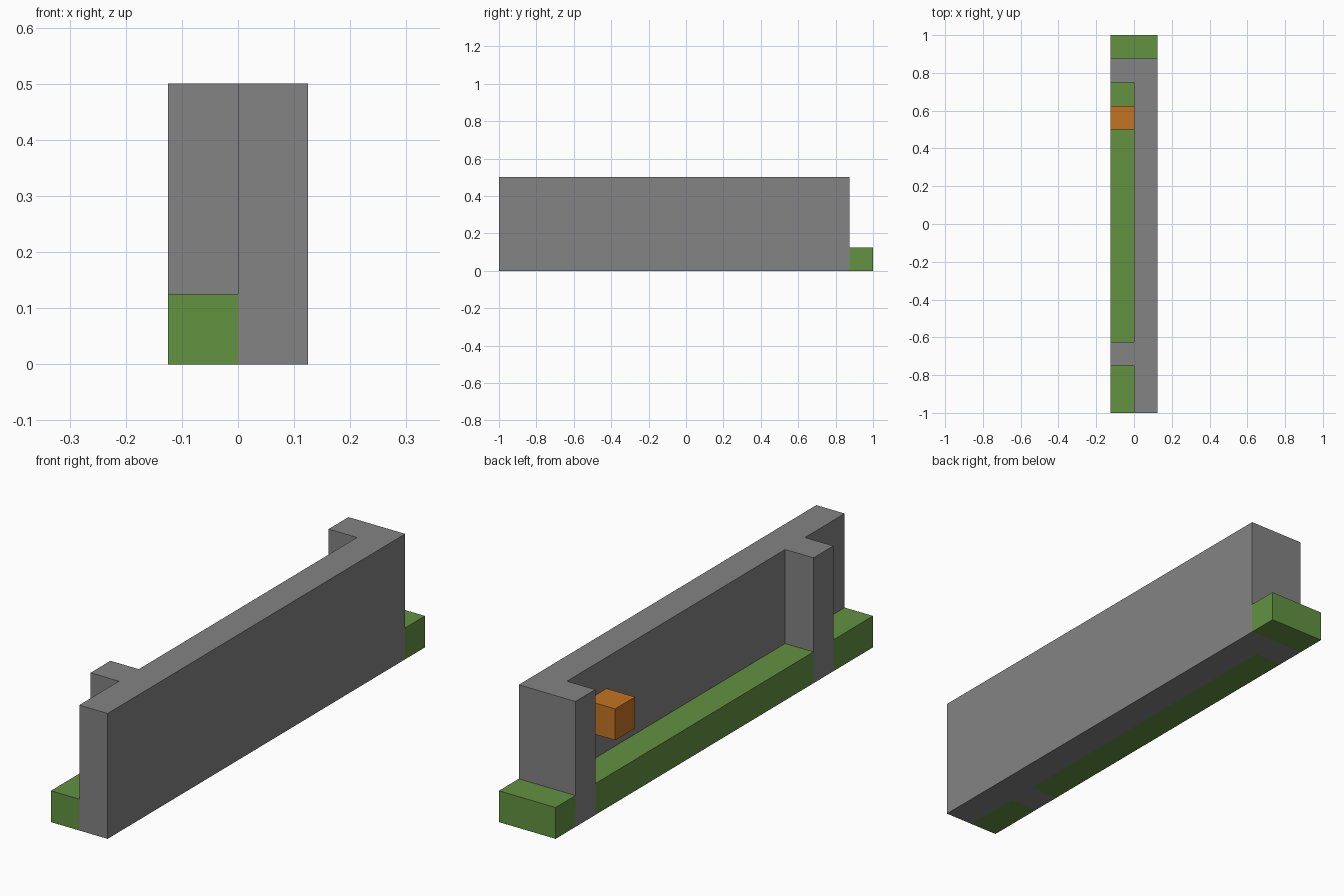
import bpy
import bmesh

default = bpy.data.objects.get("Cube")
if default:
    bpy.data.objects.remove(default, do_unlink=True)

U = 0.125  # block unit


def material(name, rgb):
    mat = bpy.data.materials.new(name)
    mat.use_nodes = True
    mat.diffuse_color = (*rgb, 1)
    mat.node_tree.nodes["Principled BSDF"].inputs["Base Color"].default_value = (*rgb, 1)
    return mat


stone = material("stone grey", (0.227, 0.227, 0.227))
grass = material("grass green", (0.125, 0.287, 0.053))
orange = material("orange", (0.546, 0.174, 0.016))


def prism(name, outline, bottom, top, mat):
    """Extrude a plan outline, given in block units, from bottom to top."""
    bm = bmesh.new()
    face = bm.faces.new([bm.verts.new((x * U, y * U, bottom * U)) for x, y in outline])
    raised = bmesh.ops.extrude_face_region(bm, geom=[face])["geom"]
    verts = [v for v in raised if isinstance(v, bmesh.types.BMVert)]
    bmesh.ops.translate(bm, verts=verts, vec=(0, 0, (top - bottom) * U))
    bmesh.ops.recalc_face_normals(bm, faces=bm.faces)
    mesh = bpy.data.meshes.new(name)
    bm.to_mesh(mesh)
    bm.free()
    mesh.materials.append(mat)
    obj = bpy.data.objects.new(name, mesh)
    bpy.context.collection.objects.link(obj)
    return obj


def block(name, x, y, z, mat):
    outline = [(x[0], y[0]), (x[1], y[0]), (x[1], y[1]), (x[0], y[1])]
    return prism(name, outline, z[0], z[1], mat)


# Long wall with two pillars projecting to its right side
wall_plan = [(1, -8), (1, 7), (-1, 7), (-1, 6), (0, 6),
             (0, -5), (-1, -5), (-1, -6), (0, -6), (0, -8)]
prism("wall_with_pillars", wall_plan, 0, 4, stone)

# Grass strips between and beyond the pillars
block("front_grass", (-1, 0), (-8, -6), (0, 1), grass)
block("middle_grass", (-1, 0), (-5, 6), (0, 1), grass)
block("back_grass", (-1, 1), (7, 8), (0, 1), grass)

# Small block fixed to the wall above the grass
block("wall_block", (-1, 0), (4, 5), (2, 3), orange)
